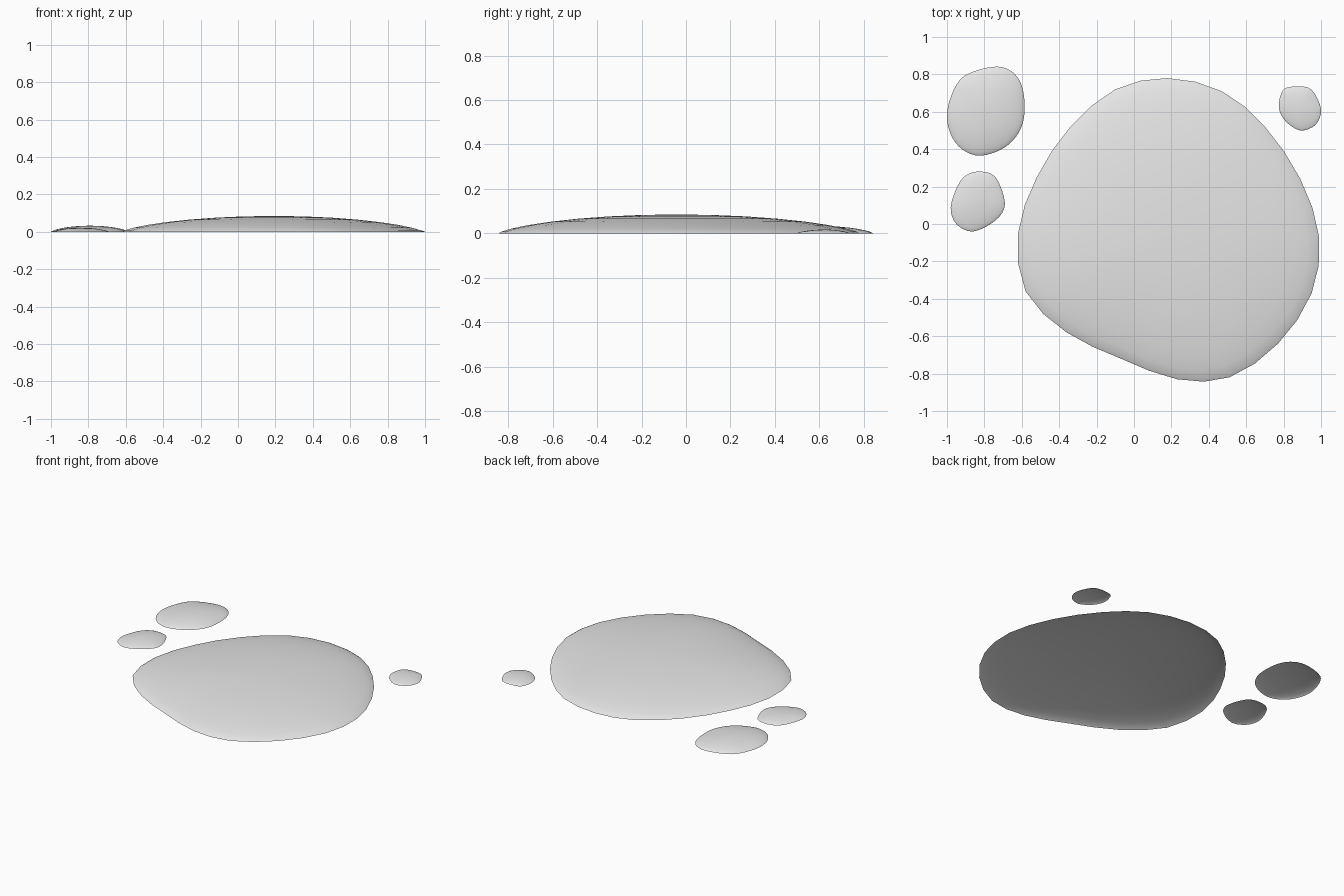
import bpy
import bmesh
import math
from mathutils import Vector

old = bpy.data.objects.get("Cube")
if old:
    bpy.data.objects.remove(old, do_unlink=True)

# Single pale grey material
grey = bpy.data.materials.new("pale_grey")
grey.use_nodes = True
colour = (0.8, 0.8, 0.8, 1.0)
grey.diffuse_color = colour
for node in grey.node_tree.nodes:
    if node.type == 'BSDF_PRINCIPLED':
        node.inputs["Base Color"].default_value = colour


def refine(points):
    """Double a closed outline, adding smooth points between its neighbours."""
    result = []
    count = len(points)
    for i, here in enumerate(points):
        before = points[i - 1]
        after = points[(i + 1) % count]
        beyond = points[(i + 2) % count]
        result.append(here)
        result.append(((here + after) * 9 - before - beyond) / 16)
    return result


def puddle(name, outline, height, rings=8):
    """Open shallow dome over a clockwise outline, resting on the floor."""
    rim = [Vector((x, y, 0)) for x, y in outline]
    while len(rim) < 32:
        rim = refine(rim)
    centre = sum(rim, Vector()) / len(rim)

    bm = bmesh.new()
    peak = bm.verts.new(centre + Vector((0, 0, height)))
    inner = None
    for ring in range(1, rings + 1):
        reach = math.sin(math.pi / 2 * ring / rings)
        lift = height * max(0, 1 - reach * reach) ** 0.7
        if ring == rings:
            lift = 0
        outer = [bm.verts.new(centre.lerp(p, reach) + Vector((0, 0, lift)))
                 for p in rim]
        for i in range(len(rim)):
            j = (i + 1) % len(rim)
            if inner is None:
                bm.faces.new((peak, outer[j], outer[i]))
            else:
                bm.faces.new((inner[i], inner[j], outer[j], outer[i]))
        inner = outer
    for face in bm.faces:
        face.smooth = True

    mesh = bpy.data.meshes.new(name)
    bm.to_mesh(mesh)
    bm.free()
    mesh.materials.append(grey)
    obj = bpy.data.objects.new(name, mesh)
    bpy.context.scene.collection.objects.link(obj)
    return obj


# Main pool
puddle("main_puddle", [
    (.18, .78), (.47, .71), (.70, .52), (.89, .24), (.99, -.07), (.95, -.37),
    (.77, -.64), (.51, -.82), (.23, -.83), (-.07, -.72), (-.36, -.58),
    (-.58, -.36), (-.62, -.05), (-.52, .25), (-.34, .52), (-.10, .72)], .085)

# Splashed drops
puddle("right_back_drop", [
    (-.76, .84), (-.66, .82), (-.60, .74), (-.585, .61), (-.61, .5),
    (-.69, .41), (-.82, .365), (-.92, .4), (-.98, .48), (-1, .58),
    (-.975, .69), (-.91, .79)], .033)
puddle("right_middle_drop", [
    (-.82, .28), (-.74, .25), (-.69, .11), (-.74, .02), (-.86, -.04),
    (-.95, 0), (-.98, .09), (-.94, .21), (-.89, .265)], .022)
puddle("left_back_drop", [
    (.82, .73), (.93, .73), (.98, .67), (1, .6), (.97, .53),
    (.89, .5), (.81, .55), (.775, .62), (.785, .69)], .017)
